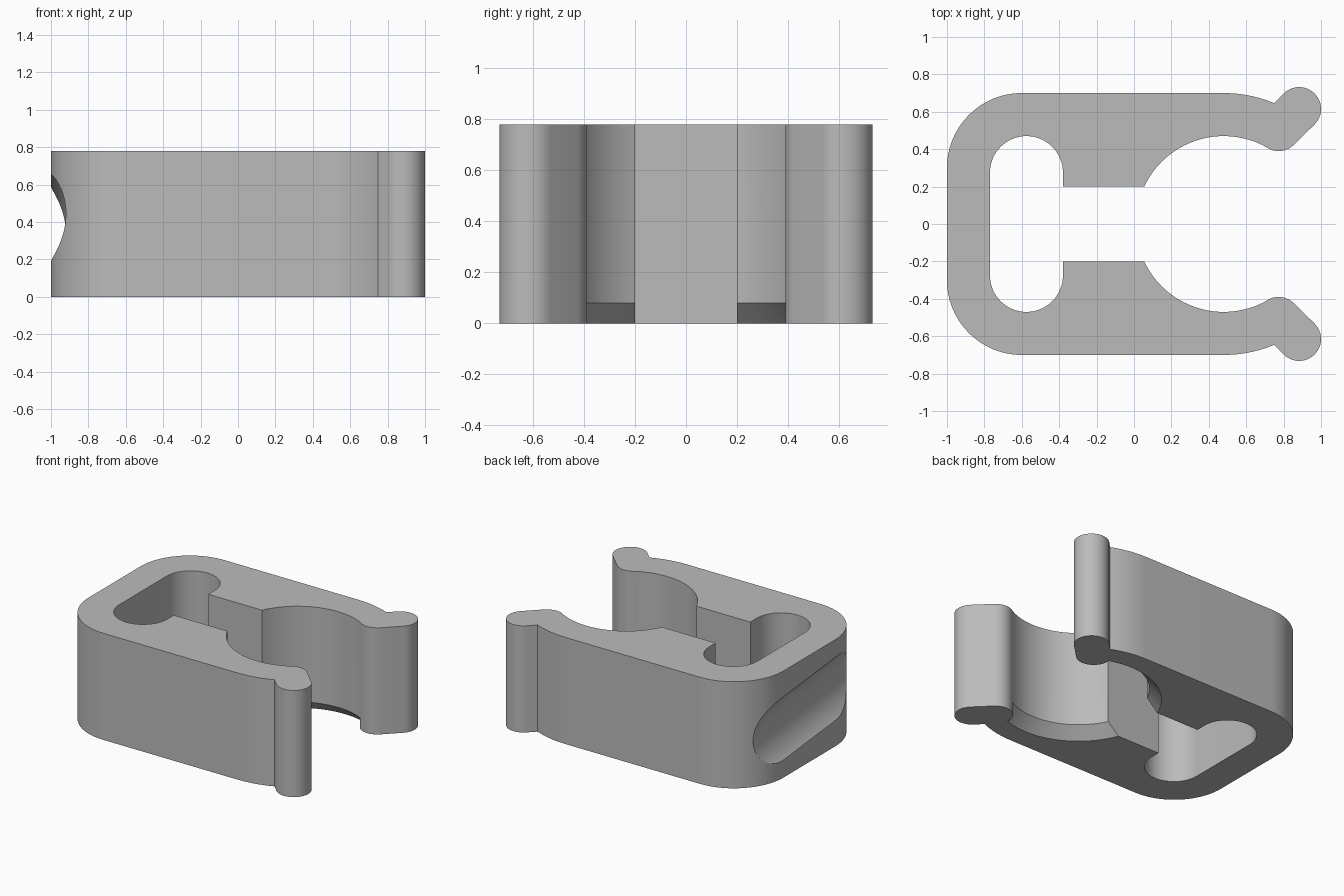
import bpy, bmesh
from math import sin, cos, radians, atan, asin, degrees
from mathutils import Matrix

cube = bpy.data.objects.get("Cube")
if cube:
    bpy.data.objects.remove(cube, do_unlink=True)

HEIGHT = 0.78
SOCKET_X, SOCKET_R, JAW_Y = 0.48, 0.47, 0.2

grey = bpy.data.materials.new("plain grey")
grey.use_nodes = True
grey.diffuse_color = (0.5, 0.5, 0.5, 1)
grey.node_tree.nodes["Principled BSDF"].inputs["Base Color"].default_value = (0.5, 0.5, 0.5, 1)


def arc(cx, cy, r, start, end, steps):
    angles = [radians(start + (end - start) * i / steps) for i in range(steps + 1)]
    return [(cx + r * cos(a), cy + r * sin(a)) for a in angles]


def add_object(name, bm):
    bmesh.ops.recalc_face_normals(bm, faces=bm.faces)
    mesh = bpy.data.meshes.new(name)
    bm.to_mesh(mesh)
    bm.free()
    mesh.materials.append(grey)
    obj = bpy.data.objects.new(name, mesh)
    bpy.context.collection.objects.link(obj)
    return obj


def extrude_profile(name, points):
    bm = bmesh.new()
    face = bm.faces.new([bm.verts.new((x, y, 0)) for x, y in points])
    top = bmesh.ops.extrude_face_region(bm, geom=[face])["geom"]
    verts = [v for v in top if isinstance(v, bmesh.types.BMVert)]
    bmesh.ops.translate(bm, vec=(0, 0, HEIGHT), verts=verts)
    return add_object(name, bm)


def cone(name, r1, r2, depth, matrix):
    bm = bmesh.new()
    bmesh.ops.create_cone(bm, cap_ends=True, segments=96, radius1=r1,
                          radius2=r2, depth=depth, matrix=matrix)
    return add_object(name, bm)


def combine(target, tool, operation):
    mod = target.modifiers.new(operation, 'BOOLEAN')
    mod.operation, mod.solver, mod.object = operation, 'EXACT', tool
    bpy.context.view_layer.objects.active = target
    bpy.ops.object.modifier_apply(modifier=mod.name)
    bpy.data.objects.remove(tool, do_unlink=True)


# Clip body: half outline from the rear middle round the arm, then mirrored
jaw_angle = 180 - degrees(asin(JAW_Y / SOCKET_R))
outer = arc(-0.6, 0.3, 0.4, 180, 90, 24) + arc(SOCKET_X, 0, 0.7, 90, 65, 10)
inner = arc(SOCKET_X, 0, SOCKET_R, 61, jaw_angle, 32)
inner += [(-0.38, JAW_Y)] + arc(-0.575, 0.275, 0.195, 0, 180, 32)
half = outer + inner
body = extrude_profile("clip_body", half + [(x, -y) for x, y in reversed(half)])

# Flared lower rim of the socket, extended a little below the base
slope_in = 0.02
rim = cone("rim_cutter", SOCKET_R + 0.08 + slope_in, SOCKET_R, 0.08 + slope_in,
           Matrix.Translation((SOCKET_X, 0, (0.08 - slope_in) / 2)))
combine(body, rim, 'DIFFERENCE')

# Slightly tilted round groove across the rear
groove = cone("groove_cutter", 0.37, 0.37, 3,
              Matrix.Translation((-1.29, 0, HEIGHT / 2))
              @ Matrix.Rotation(radians(90) - atan(0.1), 4, 'X'))
combine(body, groove, 'DIFFERENCE')

# Rounded lips at the mouth
for side in (1, -1):
    lip = arc(0.883, 0.615, 0.117, -45, 135, 24) + arc(0.773, 0.507, 0.117, 135, 315, 24)
    combine(body, extrude_profile("lip", [(x, side * y) for x, y in lip]), 'UNION')

bpy.ops.object.select_all(action='DESELECT')
body.select_set(True)
bpy.context.view_layer.objects.active = body
bpy.ops.object.shade_smooth_by_angle(angle=radians(25))
